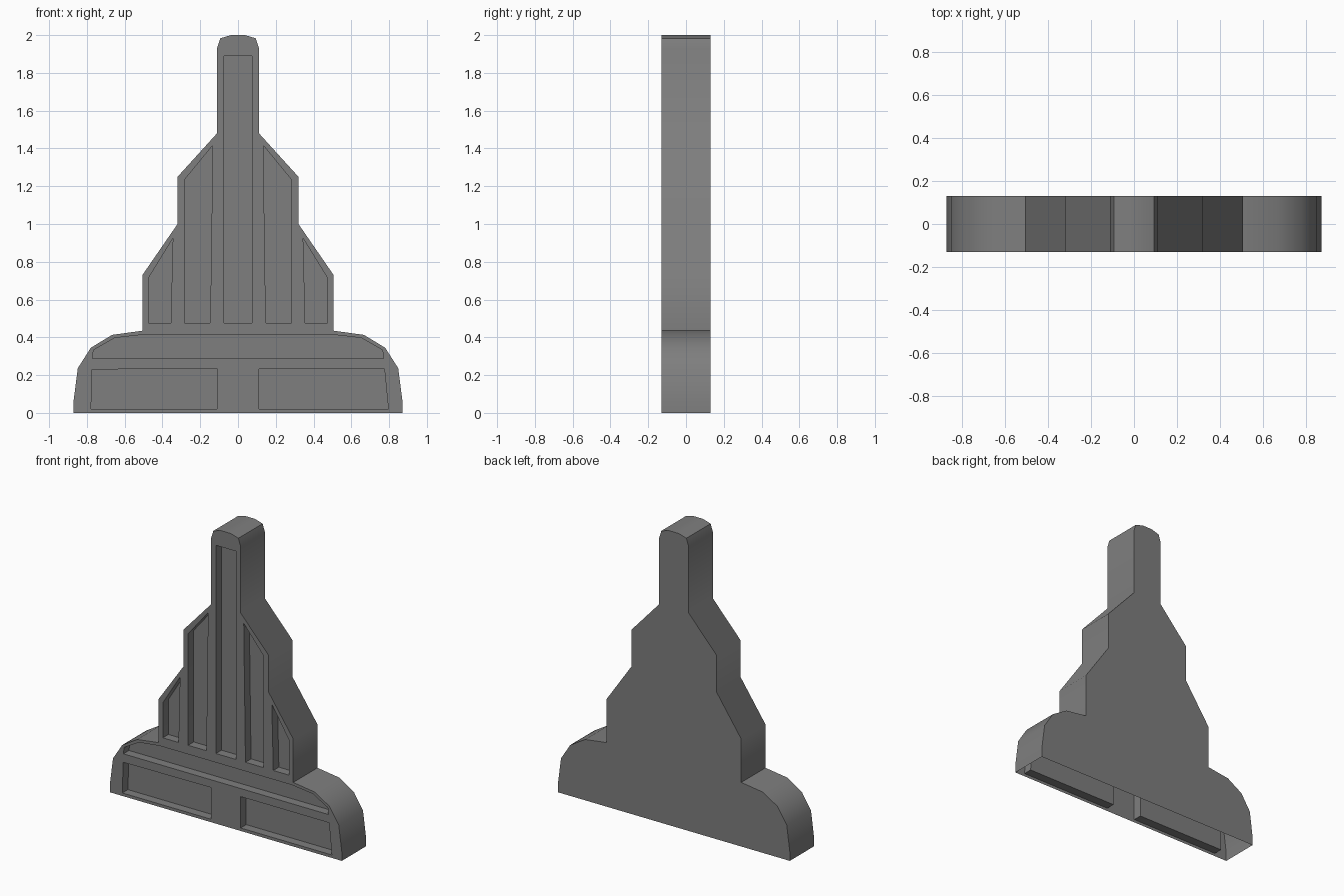
import bpy, bmesh, math

if "Cube" in bpy.data.objects:
    bpy.data.objects.remove(bpy.data.objects["Cube"])

FRONT, BACK, DEPTH = -0.13, 0.13, 0.06


def mirrored(points):
    return [(-x, z) for x, z in reversed(points)]


# Stepped silhouette, right half from base to tip
half = [(.871, 0), (.871, .06), (.848, .237), (.779, .345), (.667, .413),
        (.506, .435), (.506, .73), (.32, 1.0), (.32, 1.25), (.111, 1.48),
        (.111, 1.93), (.094, 1.983), (.037, 2.0)]
outline = half + mirrored(half)

# Recessed panels on the front
inner = [(.147, .476), (.284, .476), (.284, 1.233), (.134, 1.416)]
outer = [(.356, .476), (.474, .476), (.474, .714), (.345, .923)]
band = [(.77, .288), (.765, .333), (.653, .397), (.495, .415)]
pockets = [
    [(-.075, .476), (.075, .476), (.075, 1.89), (-.075, 1.89)],
    inner, mirrored(inner),
    outer, mirrored(outer),
    band + mirrored(band),
    [(.111, .02), (.796, .02), (.775, .233), (.111, .233)],
    [(-.778, .02), (-.111, .02), (-.111, .235), (-.772, .23)],
]

bm = bmesh.new()


def ring(points, y):
    return [bm.verts.new((x, y, z)) for x, z in points]


def loop_edges(verts):
    return [bm.edges.new((verts[i - 1], verts[i])) for i in range(len(verts))]


def walls(a, b, skip=()):
    for i in range(len(a)):
        if i not in skip:
            bm.faces.new((a[i - 1], a[i], b[i], b[i - 1]))


# Front sheet with openings
rim = ring(outline, FRONT)
openings = [ring(p, FRONT) for p in pockets]
edges = loop_edges(rim)
for o in openings:
    edges += loop_edges(o)
bmesh.ops.triangle_fill(bm, use_beauty=True, use_dissolve=False, edges=edges,
                        normal=(0, -1, 0))

# Side walls (underside left open) and back sheet
back = ring(outline, BACK)
walls(rim, back, skip=(0,))
bm.faces.new(back)

# Pocket walls and floors
for points, o in zip(pockets, openings):
    floor = ring(points, FRONT + DEPTH)
    walls(o, floor)
    bm.faces.new(floor)

bmesh.ops.recalc_face_normals(bm, faces=bm.faces[:])
# Make sure the back sheet faces outwards
bm.normal_update()
if max(bm.faces, key=lambda f: f.calc_center_median().y).normal.y < 0:
    bmesh.ops.reverse_faces(bm, faces=bm.faces[:])

mesh = bpy.data.meshes.new("stepped_panel")
bm.to_mesh(mesh)
bm.free()
panel = bpy.data.objects.new("stepped_panel", mesh)
bpy.context.collection.objects.link(panel)

# Dark grey finish, gentle bends smoothed and corners kept sharp
grey = bpy.data.materials.new("dark_grey")
grey.diffuse_color = (.21, .21, .21, 1)
grey.use_nodes = True
grey.node_tree.nodes["Principled BSDF"].inputs["Base Color"].default_value = grey.diffuse_color
mesh.materials.append(grey)
bpy.context.view_layer.objects.active = panel
panel.select_set(True)
bpy.ops.object.shade_smooth_by_angle(angle=math.radians(50))
